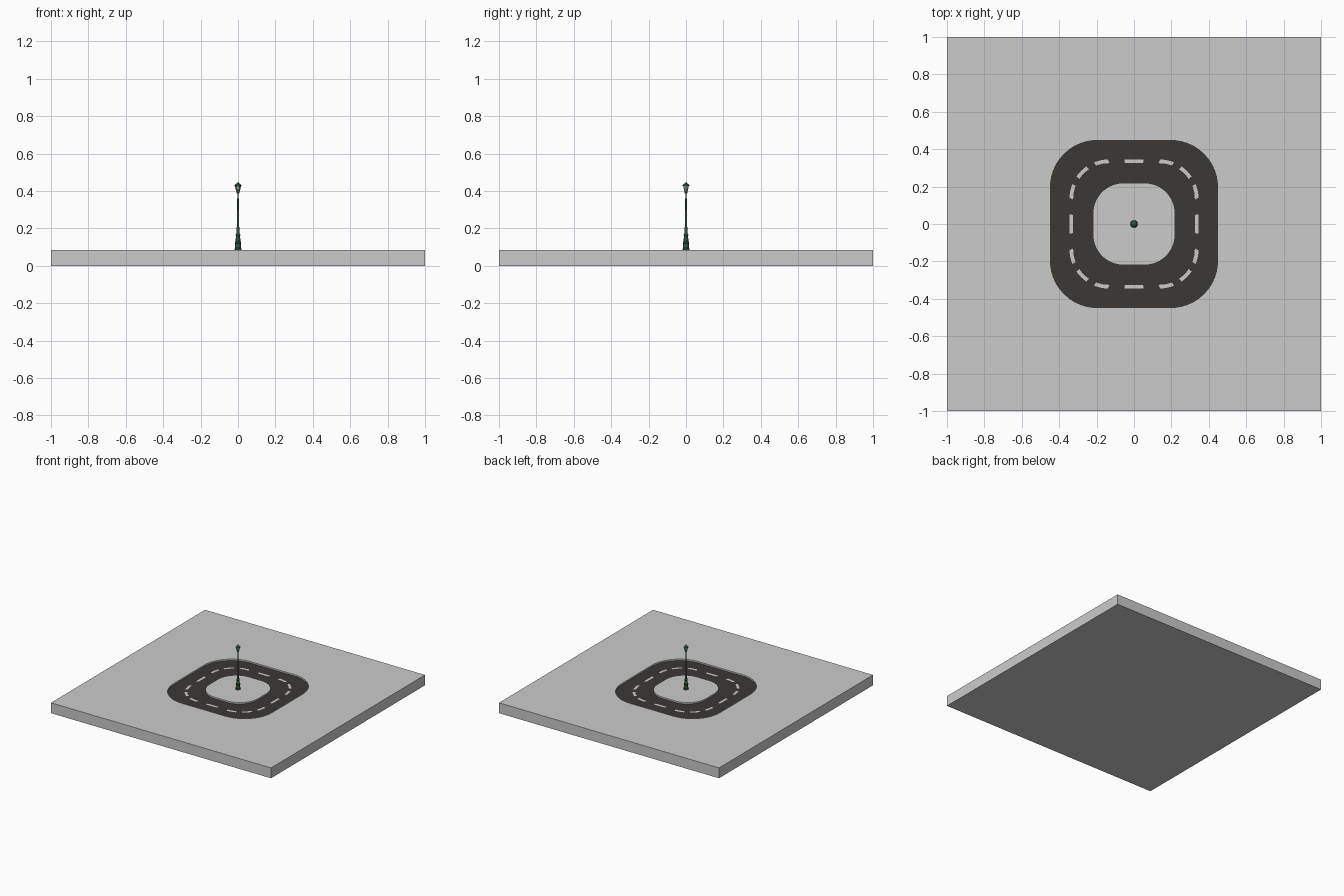
import bpy, bmesh
from math import cos, sin, pi, sqrt, radians

if "Cube" in bpy.data.objects:
    bpy.data.objects.remove(bpy.data.objects["Cube"])

SLAB_TOP, ROAD_Z, N = 0.085, 0.073, 96


def material(name, rgb):
    m = bpy.data.materials.new(name)
    m.diffuse_color = (*rgb, 1)
    m.use_nodes = True
    m.node_tree.nodes["Principled BSDF"].inputs["Base Color"].default_value = m.diffuse_color
    return m


def rounded_square(t, a, r):
    """Point at polar angle t on a square of half size a, corner radius r."""
    u, v = sorted((abs(cos(t)), abs(sin(t))), reverse=True)
    c = a - r
    if a * v / u <= c + 1e-9:
        d = a / u
    else:
        k = (u + v) * c
        d = k + sqrt(max(0, k * k - 2 * c * c + r * r))
    return d * cos(t), d * sin(t)


def ring(bm, a, r, z):
    return [bm.verts.new((*rounded_square(2 * pi * i / N, a, r), z)) for i in range(N)]


def circle(bm, r, z, n):
    return [bm.verts.new((r * cos(2 * pi * i / n), r * sin(2 * pi * i / n), z)) for i in range(n)]


def bridge(bm, a, b):
    n = len(a)
    for i in range(n):
        j = (i + 1) % n
        bm.faces.new((a[i], a[j], b[j], b[i]))


def finish(bm, name, mat=None):
    me = bpy.data.meshes.new(name)
    bm.to_mesh(me)
    bm.free()
    ob = bpy.data.objects.new(name, me)
    bpy.context.collection.objects.link(ob)
    if mat:
        me.materials.append(mat)
    return ob


def turned(name, profile, n, mat):
    bm = bmesh.new()
    rings = [circle(bm, r, z, n) for r, z in profile]
    for a, b in zip(rings, rings[1:]):
        bridge(bm, a, b)
    bm.faces.new(rings[0][::-1])
    bm.faces.new(rings[-1])
    return finish(bm, name, mat)


OUTER, INNER, LINE = (0.447, 0.25), (0.22, 0.165), (0.335, 0.2)
asphalt = material("asphalt", (0.045, 0.038, 0.036))
paint = material("road_paint", (0.8, 0.8, 0.78))
iron = material("green_iron", (0.03, 0.09, 0.05))
glass = material("lamp_glass", (0.35, 0.42, 0.36))

# ground slab with a recessed channel for the road
bm = bmesh.new()
bottom, top = ring(bm, 1, 0, 0), ring(bm, 1, 0, SLAB_TOP)
loops = [bottom, top, ring(bm, *OUTER, SLAB_TOP), ring(bm, *OUTER, ROAD_Z)]
for a, b in zip(loops, loops[1:]):
    bridge(bm, a, b)
bm.faces.new(bottom[::-1])
low, high = ring(bm, *INNER, ROAD_Z), ring(bm, *INNER, SLAB_TOP)
bridge(bm, low, high)
bm.faces.new(high)
finish(bm, "ground_slab")

# road surface on the channel floor
bm = bmesh.new()
bridge(bm, ring(bm, *OUTER, ROAD_Z), ring(bm, *INNER, ROAD_Z))
finish(bm, "road", asphalt)

# dashed centre line: mid-side, flank, corner and flank dashes per quarter
bm = bmesh.new()
a, r = LINE
for q in range(4):
    for t0, t1 in ((-8.5, 8.5), (22, 33), (39.5, 50.5), (57, 68)):
        prev = None
        for i in range(5):
            t = radians(90 * q + t0 + (t1 - t0) * i / 4)
            pair = [bm.verts.new((*rounded_square(t, a + d, r + d), ROAD_Z + 0.002))
                    for d in (-0.01, 0.01)]
            if prev:
                bm.faces.new((prev[0], prev[1], pair[1], pair[0]))
            prev = pair
finish(bm, "lane_dashes", paint)

# lamp post: stepped base, tapering pole
turned("lamp_post", [
    (0.020, 0.085), (0.020, 0.091), (0.016, 0.095), (0.015, 0.120), (0.017, 0.123),
    (0.017, 0.128), (0.013, 0.132), (0.011, 0.160), (0.013, 0.163), (0.012, 0.168),
    (0.009, 0.172), (0.007, 0.205), (0.0055, 0.215), (0.004, 0.360),
    (0.003, 0.385), (0.008, 0.392), (0.009, 0.398)], 12, iron)

# lantern glass and roof
turned("lantern_glass", [(0.008, 0.398), (0.015, 0.426)], 6, glass)
turned("lantern_roof", [(0.018, 0.426), (0.018, 0.431), (0.010, 0.439),
                        (0.004, 0.442), (0.002, 0.448)], 12, iron)

# lantern frame bars
bm = bmesh.new()
for k in range(6):
    c, s = cos(k * pi / 3), sin(k * pi / 3)
    rows = [[bm.verts.new((c * (R + dx) - s * dy, s * (R + dx) + c * dy, z))
             for dx, dy in ((-0.001, -0.0012), (0.001, -0.0012), (0.001, 0.0012), (-0.001, 0.0012))]
            for R, z in ((0.0085, 0.397), (0.0155, 0.427))]
    bridge(bm, *rows)
finish(bm, "lantern_frame", iron)
